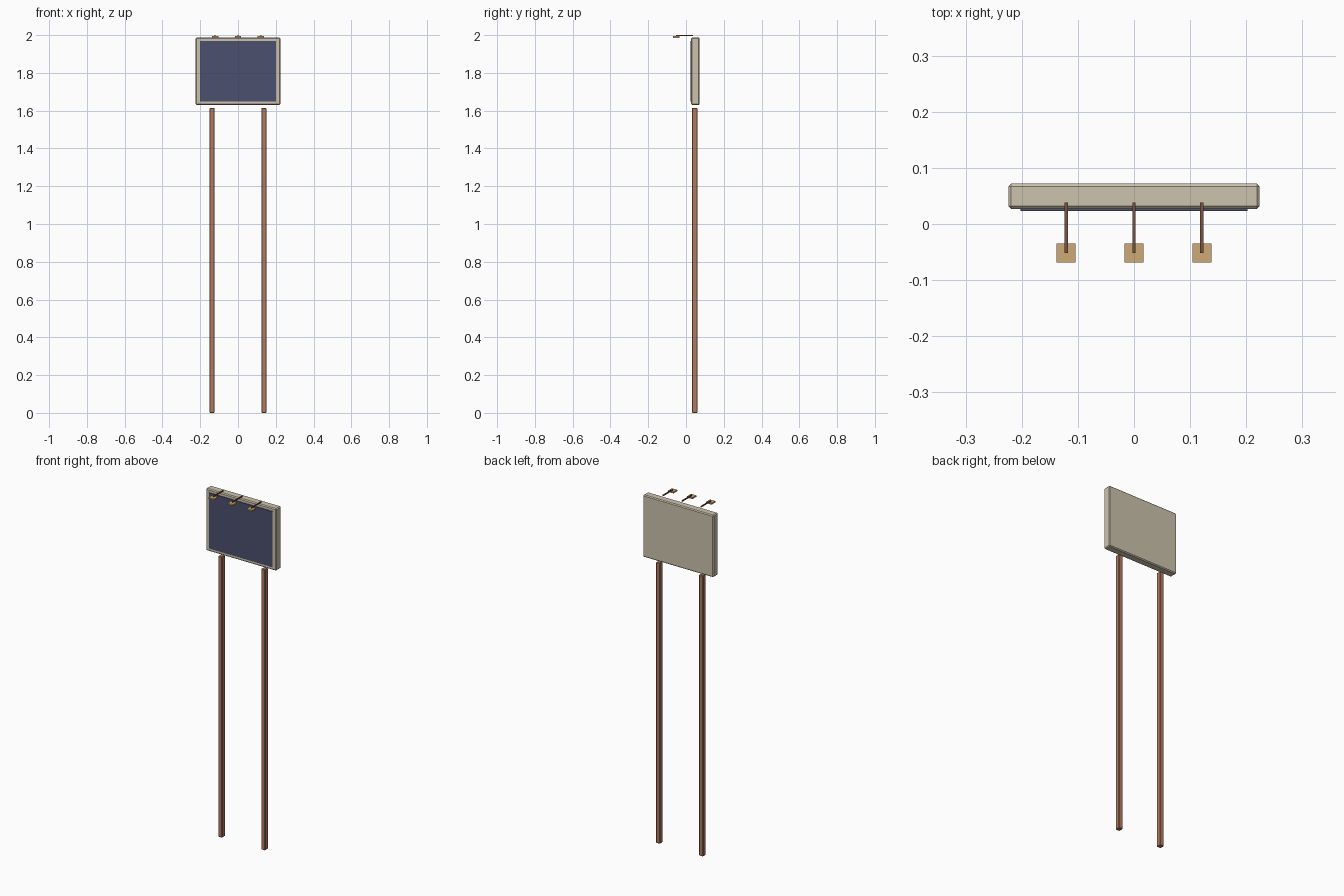
import bpy
import bmesh
from mathutils import Vector

cube = bpy.data.objects.get("Cube")
if cube:
    bpy.data.objects.remove(cube, do_unlink=True)


def material(name, rgb):
    """Flat colour from 0-255 sRGB values."""
    linear = [((c / 255 + 0.055) / 1.055) ** 2.4 for c in rgb] + [1.0]
    mat = bpy.data.materials.new(name)
    mat.use_nodes = True
    mat.diffuse_color = linear
    mat.node_tree.nodes["Principled BSDF"].inputs["Base Color"].default_value = linear
    return mat


cream = material("cream_frame", (205, 196, 174))
navy = material("slate_blue_panel", (76, 80, 110))
wood = material("reddish_brown_post", (176, 122, 96))
dark = material("dark_brown_arm", (122, 82, 66))
tan = material("tan_lamp", (206, 170, 118))


def box(name, low, high, mat, chamfer=0.0):
    """Box between two corners, with optional flat chamfered edges."""
    low, high = Vector(low), Vector(high)
    size, centre = high - low, (low + high) / 2
    bm = bmesh.new()
    bmesh.ops.create_cube(bm, size=1)
    for v in bm.verts:
        v.co = Vector(a * b for a, b in zip(v.co, size))
    if chamfer:
        bmesh.ops.bevel(bm, geom=bm.edges[:], offset=chamfer, segments=1,
                        affect="EDGES", profile=0.5)
    mesh = bpy.data.meshes.new(name)
    bm.to_mesh(mesh)
    bm.free()
    mesh.materials.append(mat)
    obj = bpy.data.objects.new(name, mesh)
    obj.location = centre
    bpy.context.collection.objects.link(obj)
    return obj


# Sign board with its display panel
box("board_frame", (-0.224, 0.027, 1.63), (0.224, 0.072, 1.987), cream, 0.005)
box("display_panel", (-0.202, 0.023, 1.648), (0.202, 0.032, 1.968), navy)

# Two tall posts
for side, x in (("right", -0.137), ("left", 0.137)):
    box(side + "_post", (x - 0.013, 0.032, 0), (x + 0.013, 0.06, 1.615), wood, 0.003)

# Three lamps on thin arms reaching out over the front
for place, x in (("right", -0.121), ("middle", 0), ("left", 0.121)):
    box(place + "_lamp_arm", (x - 0.003, -0.052, 1.994), (x + 0.003, 0.038, 2), dark)
    box(place + "_lamp", (x - 0.017, -0.069, 1.986), (x + 0.017, -0.035, 1.994), tan)
